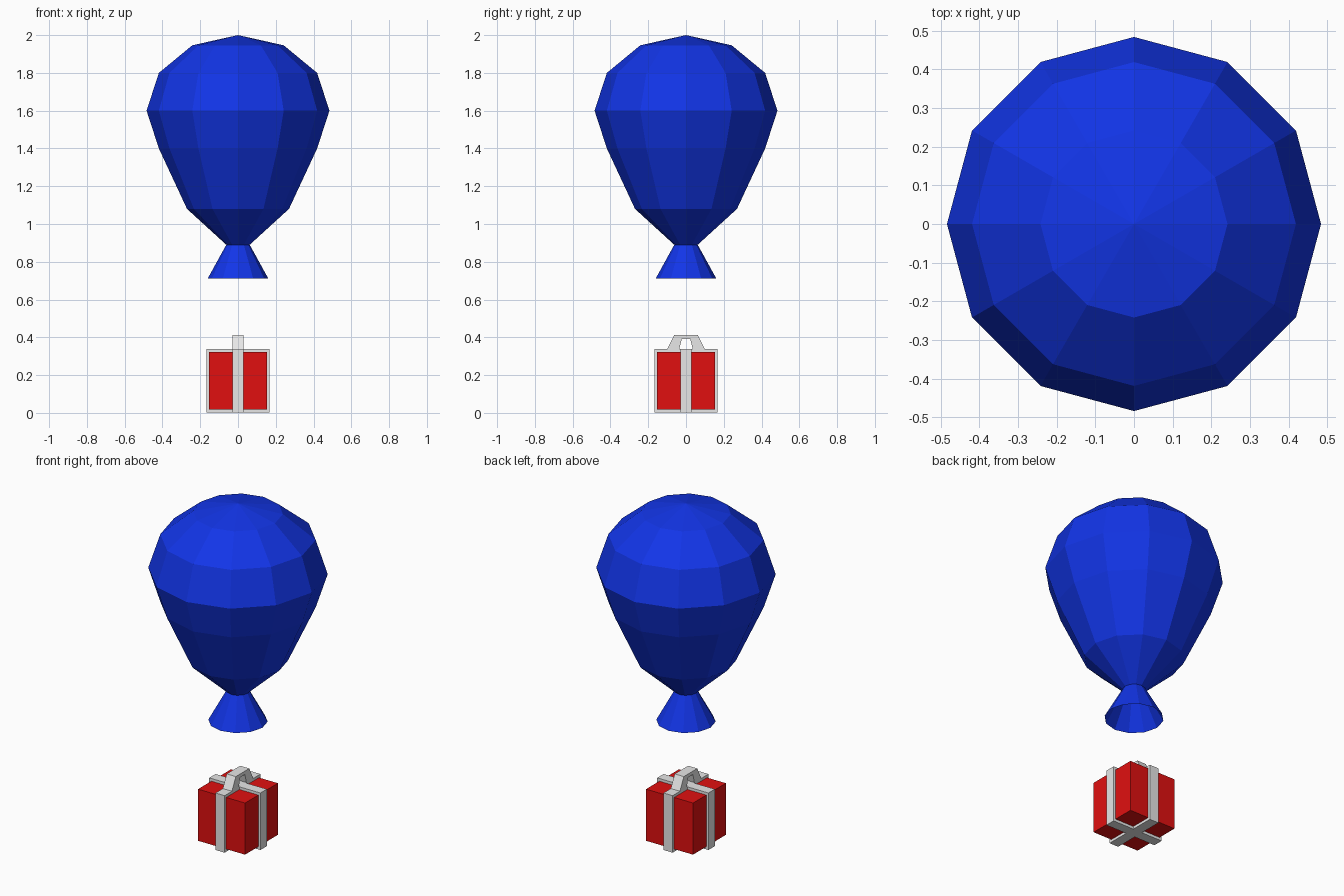
import bpy, bmesh, math

if "Cube" in bpy.data.objects:
    bpy.data.objects.remove(bpy.data.objects["Cube"])


def material(name, rgb):
    m = bpy.data.materials.new(name)
    m.diffuse_color = (*rgb, 1)
    m.use_nodes = True
    m.node_tree.nodes["Principled BSDF"].inputs["Base Color"].default_value = m.diffuse_color
    return m


BLUE = material("balloon blue", (0.006, 0.035, 0.8))
RED = material("box red", (0.75, 0.005, 0.005))
GREY = material("ribbon light grey", (0.8, 0.8, 0.8))


def finish(name, bm, mat):
    bmesh.ops.recalc_face_normals(bm, faces=bm.faces)
    mesh = bpy.data.meshes.new(name)
    bm.to_mesh(mesh)
    bm.free()
    mesh.materials.append(mat)
    obj = bpy.data.objects.new(name, mesh)
    bpy.context.collection.objects.link(obj)
    return obj


def lathe(name, profile, mat, sides=12):
    bm = bmesh.new()
    verts = [bm.verts.new((r, 0, z)) for r, z in profile]
    edges = [bm.edges.new(p) for p in zip(verts, verts[1:])]
    bmesh.ops.spin(bm, geom=verts + edges, cent=(0, 0, 0), axis=(0, 0, 1),
                   angle=math.tau, steps=sides, use_duplicate=False)
    bmesh.ops.remove_doubles(bm, verts=bm.verts, dist=0.0005)
    return finish(name, bm, mat)


def box(name, size, z_mid, mat):
    bm = bmesh.new()
    bmesh.ops.create_cube(bm, size=1)
    for v in bm.verts:
        v.co = (v.co.x * size[0], v.co.y * size[1], v.co.z * size[2] + z_mid)
    return finish(name, bm, mat)


# Balloon with open flared mouth
lathe("balloon", [(0, 2.0), (0.242, 1.946), (0.419, 1.80), (0.484, 1.60),
                  (0.419, 1.40), (0.27, 1.08), (0.062, 0.89), (0.16, 0.712)], BLUE)

# Gift box with two crossing ribbon bands
box("gift_box", (0.308, 0.308, 0.306), 0.17, RED)
box("ribbon_across", (0.336, 0.06, 0.338), 0.17, GREY)
box("ribbon_along", (0.06, 0.336, 0.338), 0.17, GREY)

# Bow: arched strip on top of the box
half = [(0.10, 0.338), (0.063, 0.412)]
inner = [(0.022, 0.392), (0.036, 0.338)]
outline = half + [(-y, z) for y, z in reversed(half)]
outline += [(-y, z) for y, z in reversed(inner)] + inner
bm = bmesh.new()
face = bm.faces.new([bm.verts.new((-0.03, y, z)) for y, z in outline])
ext = bmesh.ops.extrude_face_region(bm, geom=[face], use_keep_orig=True)
for v in ext["geom"]:
    if isinstance(v, bmesh.types.BMVert):
        v.co.x = 0.03
finish("bow", bm, GREY)
